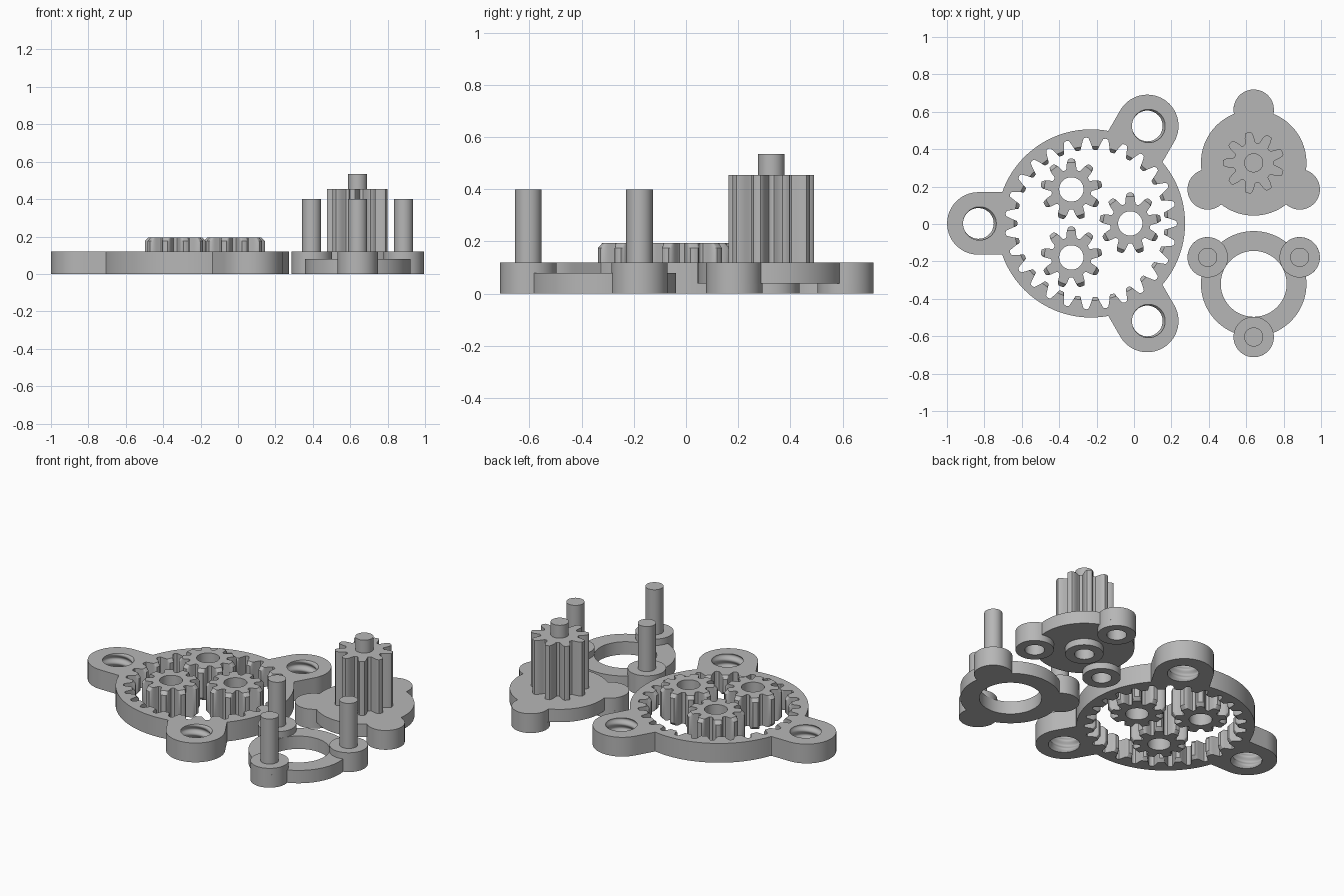
import bpy
import bmesh
from math import sin, cos, sqrt, tau, pi, radians

if "Cube" in bpy.data.objects:
    bpy.data.objects.remove(bpy.data.objects["Cube"])

grey = bpy.data.materials.new("plain grey")
grey.use_nodes = True
TONE = (0.47, 0.47, 0.47, 1)
grey.diffuse_color = TONE
grey.node_tree.nodes["Principled BSDF"].inputs["Base Color"].default_value = TONE


def smooth(obj):
    bpy.ops.object.select_all(action='DESELECT')
    obj.select_set(True)
    bpy.context.view_layer.objects.active = obj
    bpy.ops.object.shade_smooth_by_angle(angle=radians(28))


def loft(name, centre, n, levels, hollow=False):
    """Stack polar outlines (z, radius function of angle); hollow joins last to first."""
    bm = bmesh.new()
    loops = []
    for z, radius in levels:
        loop = []
        for i in range(n):
            a = tau * i / n
            r = radius(a)
            loop.append(bm.verts.new((centre[0] + r * cos(a), centre[1] + r * sin(a), z)))
        loops.append(loop)
    pairs = list(zip(loops, loops[1:]))
    if hollow:
        pairs.append((loops[-1], loops[0]))
    else:
        bm.faces.new(loops[0])
        bm.faces.new(loops[-1])
    for low, high in pairs:
        for i in range(n):
            j = (i + 1) % n
            bm.faces.new((low[i], low[j], high[j], high[i]))
    bmesh.ops.recalc_face_normals(bm, faces=bm.faces)
    mesh = bpy.data.meshes.new(name)
    bm.to_mesh(mesh)
    bm.free()
    mesh.materials.append(grey)
    obj = bpy.data.objects.new(name, mesh)
    bpy.context.collection.objects.link(obj)
    smooth(obj)
    return obj


def circle(r):
    return lambda a: r


def cylinder(name, centre, r, z0, z1):
    return loft(name, centre, 64, [(z0, circle(r)), (z1, circle(r))])


def cut(obj, cutters):
    """Subtract the cutters, bake the result and remove them."""
    for c in cutters:
        mod = obj.modifiers.new("cut", 'BOOLEAN')
        mod.operation = 'DIFFERENCE'
        mod.solver = 'EXACT'
        mod.object = c
    graph = bpy.context.evaluated_depsgraph_get()
    mesh = bpy.data.meshes.new_from_object(obj.evaluated_get(graph))
    obj.modifiers.clear()
    obj.data = mesh
    for c in cutters:
        bpy.data.objects.remove(c)
    smooth(obj)


def toothed(teeth, phase, profile):
    """Polar outline; profile lists (degrees from tooth centre, radius)."""
    step = tau / teeth

    def radius(a):
        d = (a - phase + step / 2) % step - step / 2
        d = abs(d) * 360 / tau
        for (d0, r0), (d1, r1) in zip(profile, profile[1:]):
            if d <= d1:
                return r0 + (r1 - r0) * (d - d0) / (d1 - d0)
        return profile[-1][1]
    return radius


def lobed(base, dist, w, phase, straight):
    """Disc outline with three round lobes, optionally on straight-sided arms."""
    def radius(a):
        d = abs((a - phase + pi / 3) % (tau / 3) - pi / 3)
        s, best = sin(d), base
        if dist * s < w:
            best = max(best, dist * cos(d) + sqrt(w * w - (dist * s) ** 2))
        if straight and s > 0 and w * cos(d) / s < dist:
            best = max(base, w / s)
        return best
    return radius


def around(centre, dist, phase):
    return [(centre[0] + dist * cos(phase + k * tau / 3),
             centre[1] + dist * sin(phase + k * tau / 3)) for k in range(3)]


# Ring gear with chamfered inner teeth and three arms
HUB = (-0.23, 0.003)
outer = lobed(0.503, 0.602, 0.167, pi, True)
inner = toothed(27, 0, [(0, .46), (1.7, .456), (3.3, .425), (4.8, .395), (6.7, .393)])
inner_chamfer = lambda a: max(inner(a), 0.412)
ring_gear = loft("ring_gear", HUB, 1080, [
    (0, outer), (0.12, outer), (0.12, inner_chamfer),
    (0.101, inner), (0.019, inner), (0, inner_chamfer)], True)


# Threaded bores through the arms
def thread(z):
    return lambda a: 0.089 + 0.007 * cos(tau * (z - 0.12) / 0.055 - a)


bores = []
for spot in around(HUB, 0.602, pi):
    heights = [-0.01 + 0.14 * k / 28 for k in range(29)]
    bores.append(loft("bore_cutter", spot, 48, [(z, thread(z)) for z in heights]))
cut(ring_gear, bores)

# Planet gears
TOOTH = [(0, .165), (5, .164), (7.5, .155), (10, .14), (12.5, .121), (14.5, .109), (20, .106)]
planet = toothed(9, pi / 2, TOOTH)
planet_chamfer = lambda a: min(planet(a), 0.145)
for k, spot in enumerate(around(HUB, 0.21, 0)):
    loft("planet_gear_%d" % (k + 1), spot, 360, [
        (0, planet_chamfer), (0.02, planet), (0.175, planet), (0.195, planet_chamfer),
        (0.195, circle(0.065)), (0, circle(0.065))], True)

# Pin carrier: open ring, bosses and pins
CARRIER = (0.64, -0.32)
rim = lobed(0.282, 0.284, 0.108, -pi / 2, False)
rim_low = [(0, circle(0.282)), (0.08, circle(0.282))]
loft("carrier_ring", CARRIER, 360, [
    (0, rim), (0.08, rim), (0.08, circle(0.176)), (0, circle(0.176))], True)
for k, spot in enumerate(around(CARRIER, 0.284, -pi / 2)):
    cylinder("carrier_boss_%d" % (k + 1), spot, 0.108, 0.08, 0.12)
    cylinder("carrier_pin_%d" % (k + 1), spot, 0.051, 0.12, 0.4)

# Sun carrier: lobed plate on socketed feet
SUN = (0.64, 0.327)
plate_edge = lobed(0.282, 0.284, 0.108, pi / 2, False)
plate = loft("sun_plate", SUN, 360, [(0.04, plate_edge), (0.12, plate_edge)])
feet = around(SUN, 0.284, pi / 2) + [SUN]
cut(plate, [cylinder("socket_cutter", f, 0.056, 0.02, 0.085) for f in feet])
for k, spot in enumerate(feet):
    loft("socket_foot_%d" % (k + 1), spot, 64, [
        (0, circle(0.108)), (0.04, circle(0.108)),
        (0.04, circle(0.056)), (0, circle(0.056))], True)

# Sun gear and its top pin
sun = toothed(9, pi, TOOTH)
loft("sun_gear", SUN, 360, [(0.12, sun), (0.455, sun)])
cylinder("sun_pin", SUN, 0.051, 0.455, 0.535)
